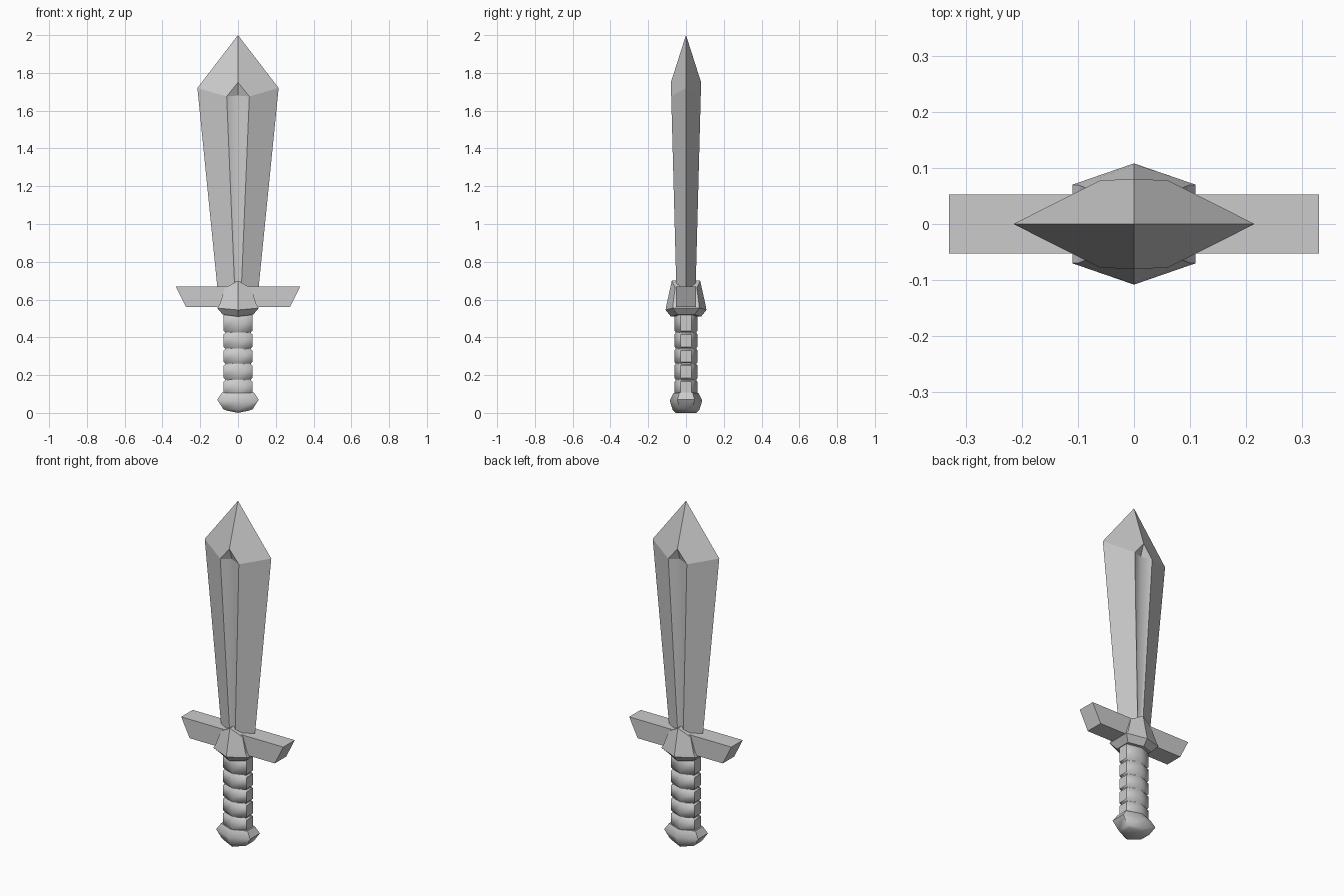
import bpy, bmesh
from math import radians

if "Cube" in bpy.data.objects:
    bpy.data.objects.remove(bpy.data.objects["Cube"])


def make(name, verts, faces):
    me = bpy.data.meshes.new(name)
    bm = bmesh.new()
    vs = [bm.verts.new(v) for v in verts]
    for f in faces:
        bm.faces.new([vs[i] for i in f])
    bmesh.ops.recalc_face_normals(bm, faces=bm.faces)
    bm.to_mesh(me)
    bm.free()
    ob = bpy.data.objects.new(name, me)
    bpy.context.collection.objects.link(ob)
    return ob


def hex_loft(name, rings, smooth=None):
    """Rings are (side x, side y, side z, ridge y, ridge z) of a six-sided section."""
    verts, faces = [], []
    for x, y, z, ry, rz in rings:
        verts += [(0, -ry, rz), (x, -y, z), (x, y, z),
                  (0, ry, rz), (-x, y, z), (-x, -y, z)]
    for r in range(len(rings) - 1):
        for i in range(6):
            a, b = r * 6 + i, r * 6 + (i + 1) % 6
            faces.append((a, b, b + 6, a + 6))
    for o in (0, len(verts) - 6):
        faces += [(o, o + 1, o + 2, o + 3), (o, o + 3, o + 4, o + 5)]
    ob = make(name, verts, faces)
    if smooth:
        bpy.ops.object.select_all(action='DESELECT')
        ob.select_set(True)
        bpy.context.view_layer.objects.active = ob
        bpy.ops.object.shade_smooth_by_angle(angle=radians(smooth))
    return ob


# Blade: one quarter with a tapering fuller, mirrored across x and y
blade = make("blade", [
    (0, 0, 2), (0.215, 0, 1.72), (0.105, 0, 0.62),
    (0, -0.08, 1.75), (0.06, -0.078, 1.675), (0.016, -0.05, 0.62),
    (0, -0.055, 1.68), (0, -0.038, 0.62)],
    [(0, 3, 4, 1), (1, 4, 5, 2), (4, 3, 6), (4, 6, 7, 5)])
for p in list(blade.data.polygons):
    p.use_smooth = p.index == 3
mirror = blade.modifiers.new("mirror", 'MIRROR')
mirror.use_axis = (True, True, False)

# Crossguard: slanted-end bar
gv = [(sx * x, y, z) for y in (-0.053, 0.053)
      for sx, x, z in ((-1, 0.33, 0.67), (1, 0.33, 0.67), (1, 0.275, 0.56), (-1, 0.275, 0.56))]
make("crossguard", gv, [(0, 1, 2, 3), (4, 5, 6, 7)] +
     [(i, (i + 1) % 4, (i + 1) % 4 + 4, i + 4) for i in range(4)])

# Collar around the guard with a peaked top
hex_loft("collar", [
    (0.08, 0.045, 0.52, 0.08, 0.51),
    (0.11, 0.07, 0.555, 0.108, 0.545),
    (0.097, 0.069, 0.575, 0.106, 0.56),
    (0.07, 0.057, 0.66, 0.075, 0.70)])

# Grip: five bands separated by narrow grooves
rings = []
cuts = [0.09, 0.175, 0.26, 0.34, 0.425, 0.53]
for lo, hi in zip(cuts, cuts[1:]):
    for z, k in ((lo + 0.003, 0.89), (lo + 0.009, 1), (hi - 0.009, 1), (hi - 0.003, 0.89)):
        rings.append((0.076 * k, 0.03 * k, z, 0.061 * k, z))
hex_loft("grip", rings, 50)

# Pommel
hex_loft("pommel", [
    (0.06, 0.03, 0.012, 0.055, 0.0),
    (0.078, 0.036, 0.02, 0.07, 0.014),
    (0.11, 0.045, 0.07, 0.086, 0.065),
    (0.085, 0.035, 0.107, 0.066, 0.105)], 50)
